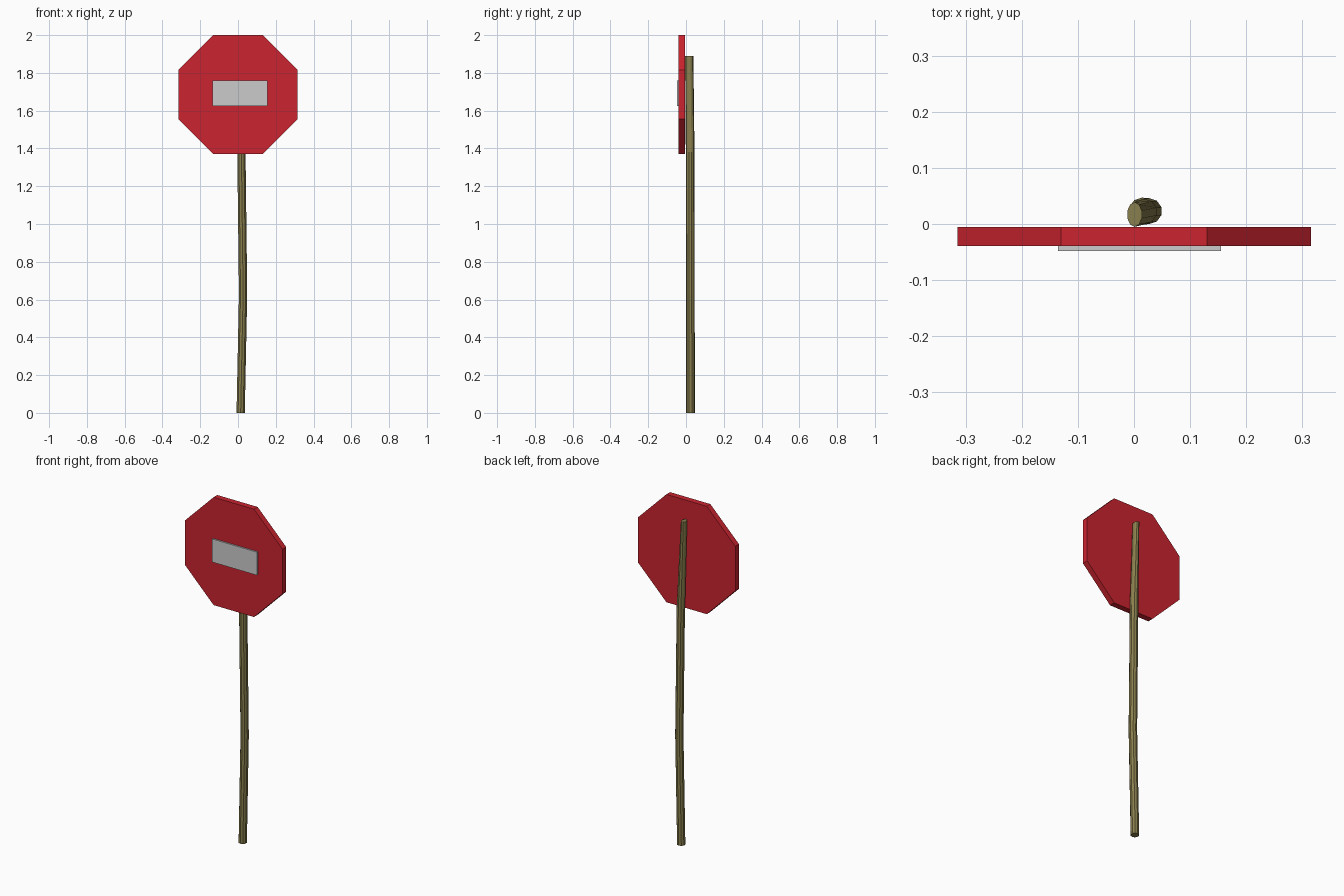
import bpy, bmesh, math

cube = bpy.data.objects.get("Cube")
if cube:
    bpy.data.objects.remove(cube, do_unlink=True)


def make_material(name, rgb):
    mat = bpy.data.materials.new(name)
    mat.use_nodes = True
    color = (*rgb, 1)
    mat.diffuse_color = color
    mat.node_tree.nodes["Principled BSDF"].inputs["Base Color"].default_value = color
    return mat


def add_loft(name, rings, mat):
    """Skin a closed solid through a list of equal-sized point rings."""
    bm = bmesh.new()
    loops = [[bm.verts.new(p) for p in ring] for ring in rings]
    n = len(loops[0])
    for a, b in zip(loops, loops[1:]):
        for i in range(n):
            j = (i + 1) % n
            bm.faces.new((a[i], a[j], b[j], b[i]))
    bm.faces.new(loops[0])
    bm.faces.new(loops[-1])
    bmesh.ops.recalc_face_normals(bm, faces=bm.faces)
    mesh = bpy.data.meshes.new(name)
    bm.to_mesh(mesh)
    bm.free()
    mesh.materials.append(mat)
    obj = bpy.data.objects.new(name, mesh)
    bpy.context.collection.objects.link(obj)
    return obj


red = make_material("sign_red", (0.60, 0.017, 0.028))
grey = make_material("plate_grey", (0.60, 0.60, 0.60))
olive = make_material("post_olive", (0.25, 0.21, 0.075))

# Slightly crooked post: centre x, centre y, height, x radius, y radius
SIDES = 10
stations = [
    (0.014, 0.024, 0.0, 0.023, 0.023),
    (0.027, 0.023, 0.63, 0.023, 0.023),
    (0.018, 0.022, 1.38, 0.023, 0.023),
    (0.001, 0.017, 1.89, 0.0135, 0.022),
]
rings = []
for cx, cy, z, rx, ry in stations:
    angles = [math.tau * i / SIDES + math.pi / 2 for i in range(SIDES)]
    rings.append([(cx + rx * math.cos(a), cy + ry * math.sin(a), z) for a in angles])
add_loft("post", rings, olive)

# Octagonal sign board
radius = 0.315 / math.cos(math.pi / 8)
octagon = [math.tau * (i + 0.5) / 8 for i in range(8)]
add_loft("sign_board", [[(radius * math.cos(a), y, 1.686 + radius * math.sin(a))
                         for a in octagon] for y in (-0.039, -0.005)], red)

# Raised rectangular plate on the front
corners = [(-0.135, 1.625), (0.155, 1.625), (0.155, 1.76), (-0.135, 1.76)]
add_loft("front_plate", [[(x, y, z) for x, z in corners]
                         for y in (-0.048, -0.0385)], grey)
